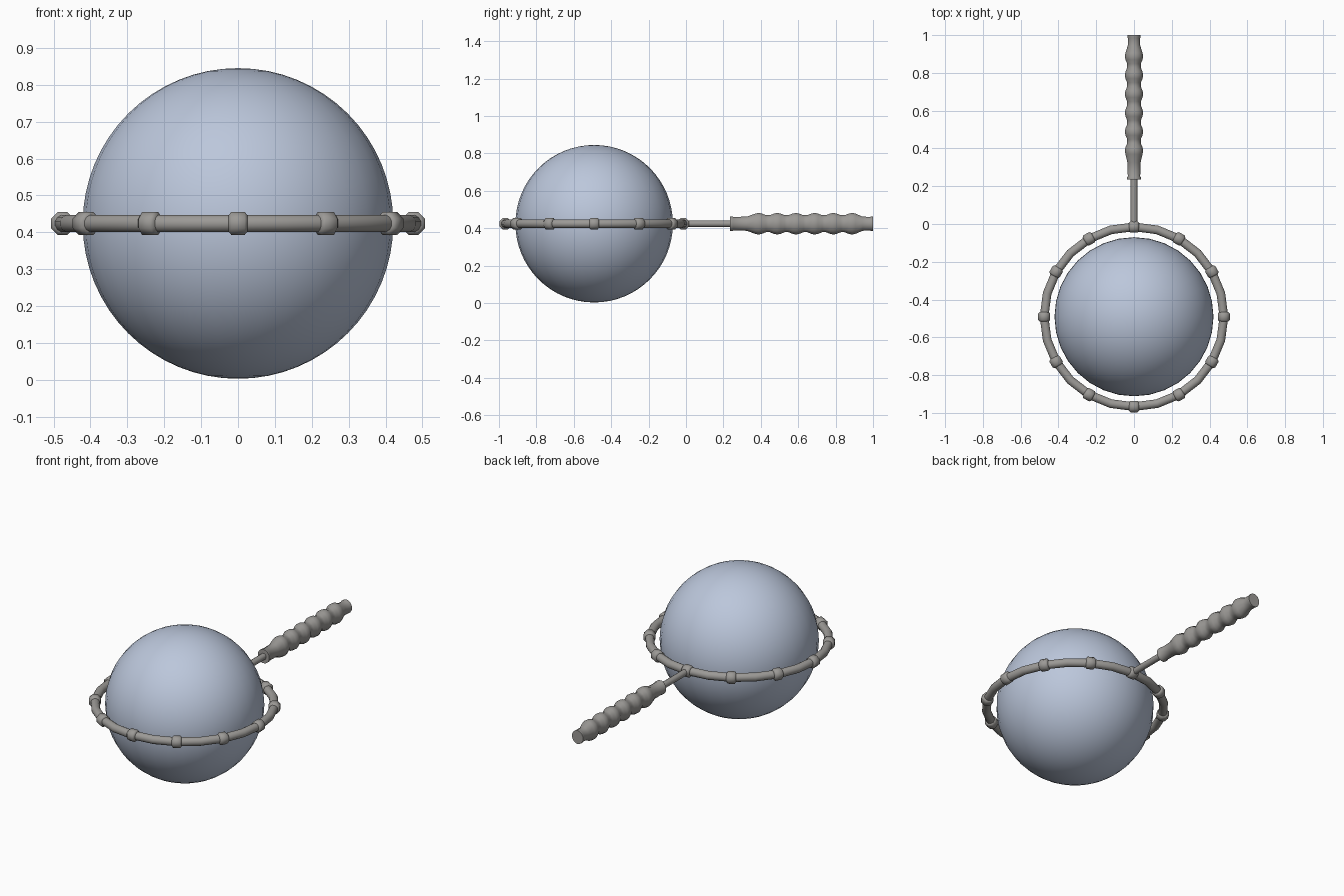
import bpy, bmesh, math
from mathutils import Matrix, Vector

if "Cube" in bpy.data.objects:
    bpy.data.objects.remove(bpy.data.objects["Cube"])

CY, CZ = -0.491, 0.424          # centre of the ball and ring
RING_R = 0.476


def material(name, rgb):
    m = bpy.data.materials.new(name)
    m.diffuse_color = (*rgb, 1)
    m.use_nodes = True
    m.node_tree.nodes["Principled BSDF"].inputs["Base Color"].default_value = m.diffuse_color
    return m


metal = material("warm grey metal", (0.33, 0.32, 0.305))
glass = material("pale blue", (0.50, 0.57, 0.71))


def finish(name, bm, mat, angle=40):
    bmesh.ops.recalc_face_normals(bm, faces=bm.faces)
    me = bpy.data.meshes.new(name)
    bm.to_mesh(me)
    bm.free()
    me.materials.append(mat)
    ob = bpy.data.objects.new(name, me)
    bpy.context.collection.objects.link(ob)
    bpy.ops.object.select_all(action='DESELECT')
    bpy.context.view_layer.objects.active = ob
    ob.select_set(True)
    bpy.ops.object.shade_smooth_by_angle(angle=math.radians(angle))
    return ob


def lathe_y(bm, profile, sides, matrix=Matrix()):
    """Capped loft along y; profile rows are (y, x radius, z radius)."""
    rings = []
    for y, rx, rz in profile:
        ring = []
        for i in range(sides):
            a = math.tau * (i + 0.5) / sides
            ring.append(bm.verts.new(matrix @ Vector((rx * math.cos(a), y, rz * math.sin(a)))))
        rings.append(ring)
    for a, b in zip(rings, rings[1:]):
        for i in range(sides):
            j = (i + 1) % sides
            bm.faces.new((a[i], a[j], b[j], b[i]))
    bm.faces.new(rings[0])
    bm.faces.new(rings[-1])


# Ball
bm = bmesh.new()
bmesh.ops.create_uvsphere(bm, u_segments=32, v_segments=32, radius=0.421,
                          matrix=Matrix.Translation((0, CY, CZ)))
finish("ball", bm, glass)

# Ring tube: swept circle
bm = bmesh.new()
N, M, TUBE = 24, 12, 0.0238
rows = []
for i in range(N):
    a = math.tau * i / N
    row = []
    for k in range(M):
        t = math.tau * (k + 0.5) / M
        r = RING_R + TUBE * math.cos(t)
        row.append(bm.verts.new((r * math.cos(a), CY + r * math.sin(a), CZ + TUBE * math.sin(t))))
    rows.append(row)
for i in range(N):
    p, q = rows[i], rows[(i + 1) % N]
    for k in range(M):
        n = (k + 1) % M
        bm.faces.new((p[k], q[k], q[n], p[n]))
finish("ring", bm, metal, 50)

# Twelve collars around the ring
bm = bmesh.new()
KR = 0.031 / math.cos(math.pi / 8)
collar = [(-0.026, 0.024, 0.024), (-0.018, KR, KR), (0.018, KR, KR), (0.026, 0.024, 0.024)]
for i in range(12):
    a = math.tau * i / 12
    mat = (Matrix.Translation((0, CY, CZ)) @ Matrix.Rotation(a, 4, 'Z')
           @ Matrix.Translation((RING_R, 0, 0)))
    lathe_y(bm, collar, 8, mat)
finish("ring_collars", bm, metal, 50)

# Rod joining the ring and handle
bm = bmesh.new()
lathe_y(bm, [(-0.015, 0.018, 0.018), (0.25, 0.018, 0.018)], 12, Matrix.Translation((0, 0, CZ)))
finish("rod", bm, metal)

# Grip with six finger swells
bm = bmesh.new()
grip = [(0.235, 0.038, 0.041), (0.247, 0.038, 0.041), (0.252, 0.034, 0.038), (0.325, 0.036, 0.039)]
for i in range(6):
    y = 0.388 + 0.1 * i
    grip += [(y - 0.018, 0.047, 0.056), (y, 0.050, 0.060), (y + 0.018, 0.047, 0.056)]
    if i < 5:
        grip += [(y + 0.04, 0.037, 0.047), (y + 0.06, 0.037, 0.047)]
grip += [(0.945, 0.034, 0.039), (0.985, 0.034, 0.038), (0.99, 0.036, 0.04), (1.0, 0.036, 0.04)]
lathe_y(bm, grip, 12, Matrix.Translation((0, 0, CZ)))
finish("grip", bm, metal, 45)
